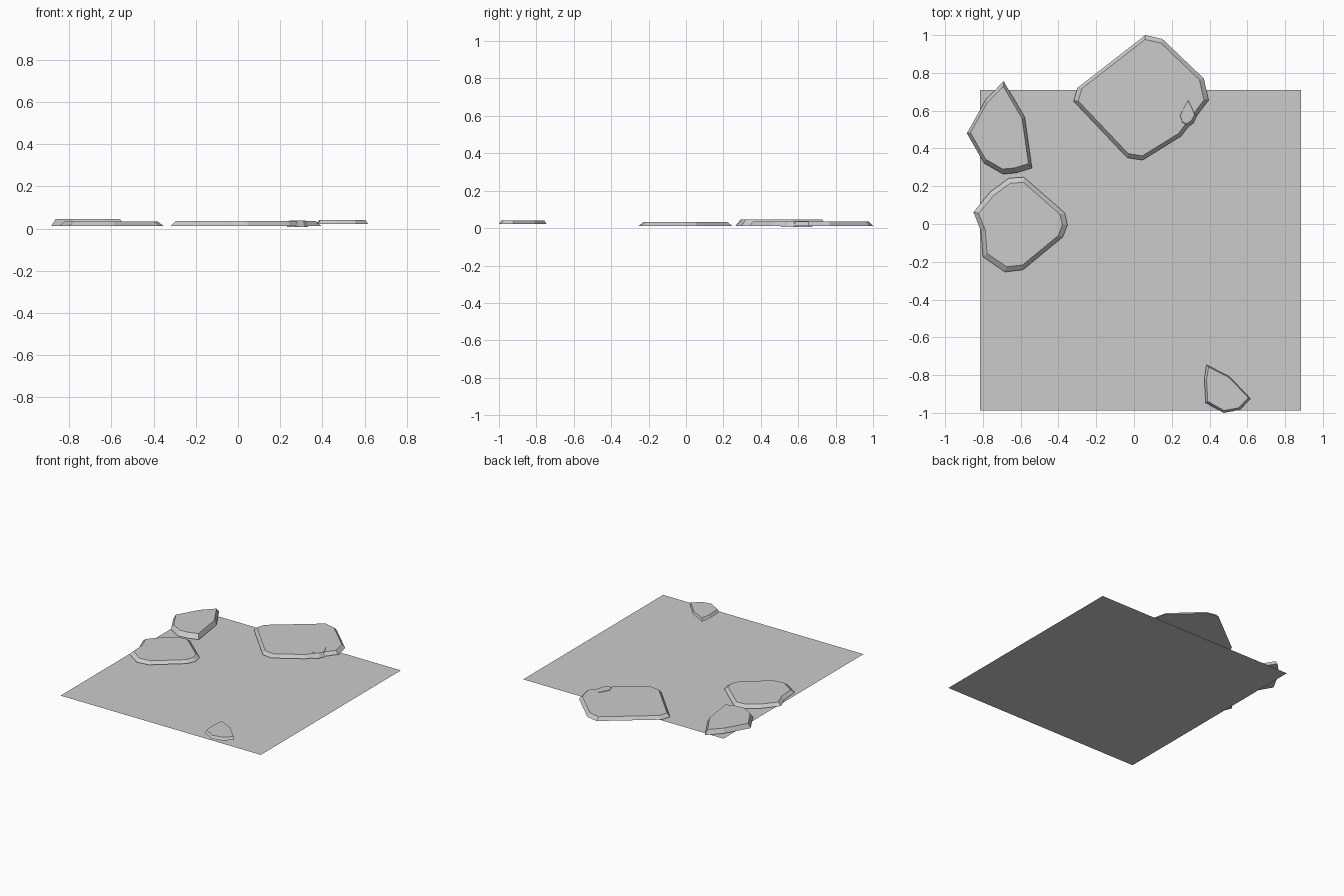
import bpy
import bmesh

cube = bpy.data.objects.get("Cube")
if cube:
    bpy.data.objects.remove(cube, do_unlink=True)

# One stone grey for everything
grey = bpy.data.materials.new("stone_grey")
grey.use_nodes = True
colour = (0.6, 0.6, 0.6, 1)
grey.diffuse_color = colour
grey.node_tree.nodes["Principled BSDF"].inputs["Base Color"].default_value = colour


def finish(name, bm):
    bmesh.ops.recalc_face_normals(bm, faces=bm.faces)
    mesh = bpy.data.meshes.new(name)
    bm.to_mesh(mesh)
    bm.free()
    mesh.materials.append(grey)
    obj = bpy.data.objects.new(name, mesh)
    bpy.context.collection.objects.link(obj)
    return obj


def slab(name, outline, low, high, shrink):
    """Flat stone: an outline raised to a slightly smaller top."""
    cx = (min(p[0] for p in outline) + max(p[0] for p in outline)) / 2
    cy = (min(p[1] for p in outline) + max(p[1] for p in outline)) / 2
    bm = bmesh.new()
    base = [bm.verts.new((x, y, low)) for x, y in outline]
    top = [bm.verts.new((cx + (x - cx) * shrink, cy + (y - cy) * shrink, high))
           for x, y in outline]
    bm.faces.new(base)
    bm.faces.new(top)
    for i in range(len(base)):
        j = (i + 1) % len(base)
        bm.faces.new((base[i], base[j], top[j], top[i]))
    return finish(name, bm)


# Ground sheet
bm = bmesh.new()
bm.faces.new([bm.verts.new((x, y, 0)) for x, y in
              ((-.815, -.987), (.885, -.987), (.885, .71), (-.815, .71))])
finish("ground_sheet", bm)

# Stones lying on the sheet
slab("large_back_stone",
     [(-.32, .65), (-.30, .72), (.06, 1), (.15, .98), (.37, .77),
      (.395, .655), (.25, .465), (.045, .338), (-.035, .35)], .012, .036, .93)
slab("back_right_stone",
     [(-.69, .756), (-.578, .565), (-.54, .296), (-.625, .27), (-.694, .264),
      (-.794, .322), (-.885, .48), (-.784, .66)], .012, .045, .89)
slab("middle_right_stone",
     [(-.85, .063), (-.762, .169), (-.662, .243), (-.583, .248), (-.366, .058),
      (-.352, -.005), (-.377, -.069), (-.588, -.243), (-.683, -.254),
      (-.80, -.174), (-.81, -.037)], .012, .033, .89)
slab("front_left_stone",
     [(.384, -.745), (.506, -.808), (.617, -.925), (.559, -.985),
      (.474, -1), (.379, -.946), (.372, -.82)], .021, .041, .9)
slab("pebble",
     [(.289, .676), (.322, .61), (.334, .575), (.315, .534), (.278, .507),
      (.247, .518), (.231, .57), (.255, .62)], .007, .039, .72)
